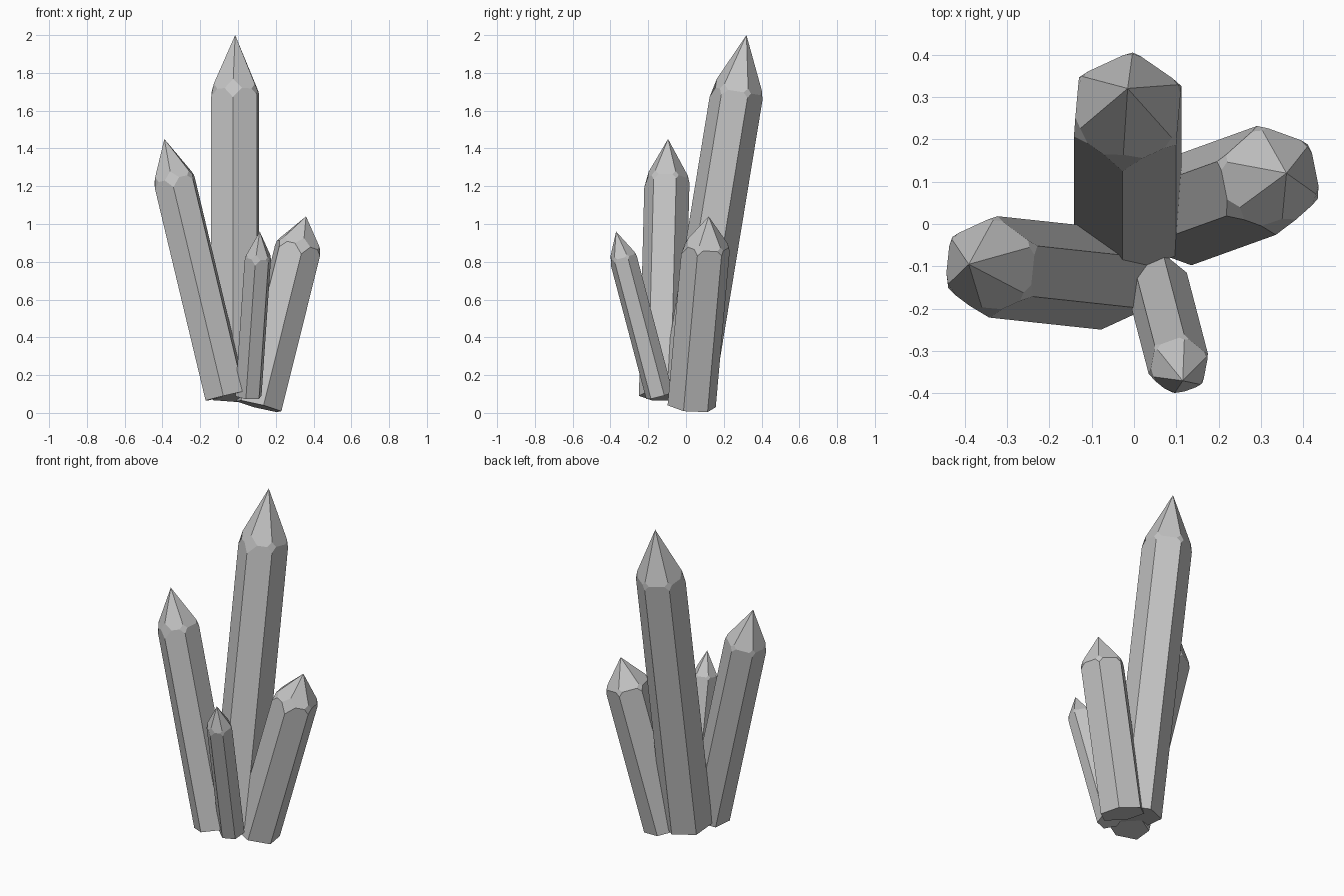
import bpy
import bmesh
from math import cos, sin, radians
from mathutils import Vector, Matrix

cube = bpy.data.objects.get("Cube")
if cube:
    bpy.data.objects.remove(cube, do_unlink=True)

# Single stone colour
stone = bpy.data.materials.new("grey_crystal")
stone.use_nodes = True
GREY = (0.55, 0.55, 0.55, 1.0)
stone.diffuse_color = GREY
stone.node_tree.nodes["Principled BSDF"].inputs["Base Color"].default_value = GREY

TIP_SHARE = 0.155                                # part of the length that tapers
CUTS = (0.18, 0.18, 0.18, 0.28, 0.38, 0.22)      # corner cut sizes, relative to radius


def crystal(name, base, tip, radius, turn):
    """Six-sided prism with a pointed tip and nicked shoulder corners."""
    base, tip = Vector(base), Vector(tip)
    axis = tip - base
    length = axis.length
    bm = bmesh.new()

    def ring(z):
        angles = [radians(turn + 60 * i) for i in range(6)]
        return [bm.verts.new((radius * cos(a), radius * sin(a), z)) for a in angles]

    bottom = ring(0)
    shoulder = ring(length * (1 - TIP_SHARE))
    apex = bm.verts.new((0, 0, length))
    bm.faces.new(bottom[::-1])
    for i in range(6):
        j = (i + 1) % 6
        bm.faces.new((bottom[i], bottom[j], shoulder[j], shoulder[i]))
        bm.faces.new((shoulder[i], shoulder[j], apex))

    # Small facets on the shoulder corners
    for corner, cut in zip(shoulder, CUTS):
        bmesh.ops.bevel(bm, geom=[corner], offset=cut * radius, segments=1,
                        affect='VERTICES', offset_type='OFFSET', profile=0.5)

    # Lean the crystal along its axis
    lean = Vector((0, 0, 1)).rotation_difference(axis).to_matrix().to_4x4()
    bm.transform(Matrix.Translation(base) @ lean)
    bmesh.ops.recalc_face_normals(bm, faces=bm.faces)

    mesh = bpy.data.meshes.new(name)
    bm.to_mesh(mesh)
    bm.free()
    mesh.materials.append(stone)
    obj = bpy.data.objects.new(name, mesh)
    bpy.context.collection.objects.link(obj)
    return obj


# The cluster
crystal("tall_back_crystal", (-0.015, 0.005, 0.08), (-0.015, 0.32, 2.0), 0.14, 25)
crystal("right_crystal", (-0.065, -0.13, 0.09), (-0.39, -0.095, 1.45), 0.12, 24)
crystal("left_crystal", (0.11, 0.03, 0.035), (0.36, 0.12, 1.04), 0.13, 41)
crystal("small_front_crystal", (0.055, -0.14, 0.09), (0.115, -0.37, 0.96), 0.074, 20)
